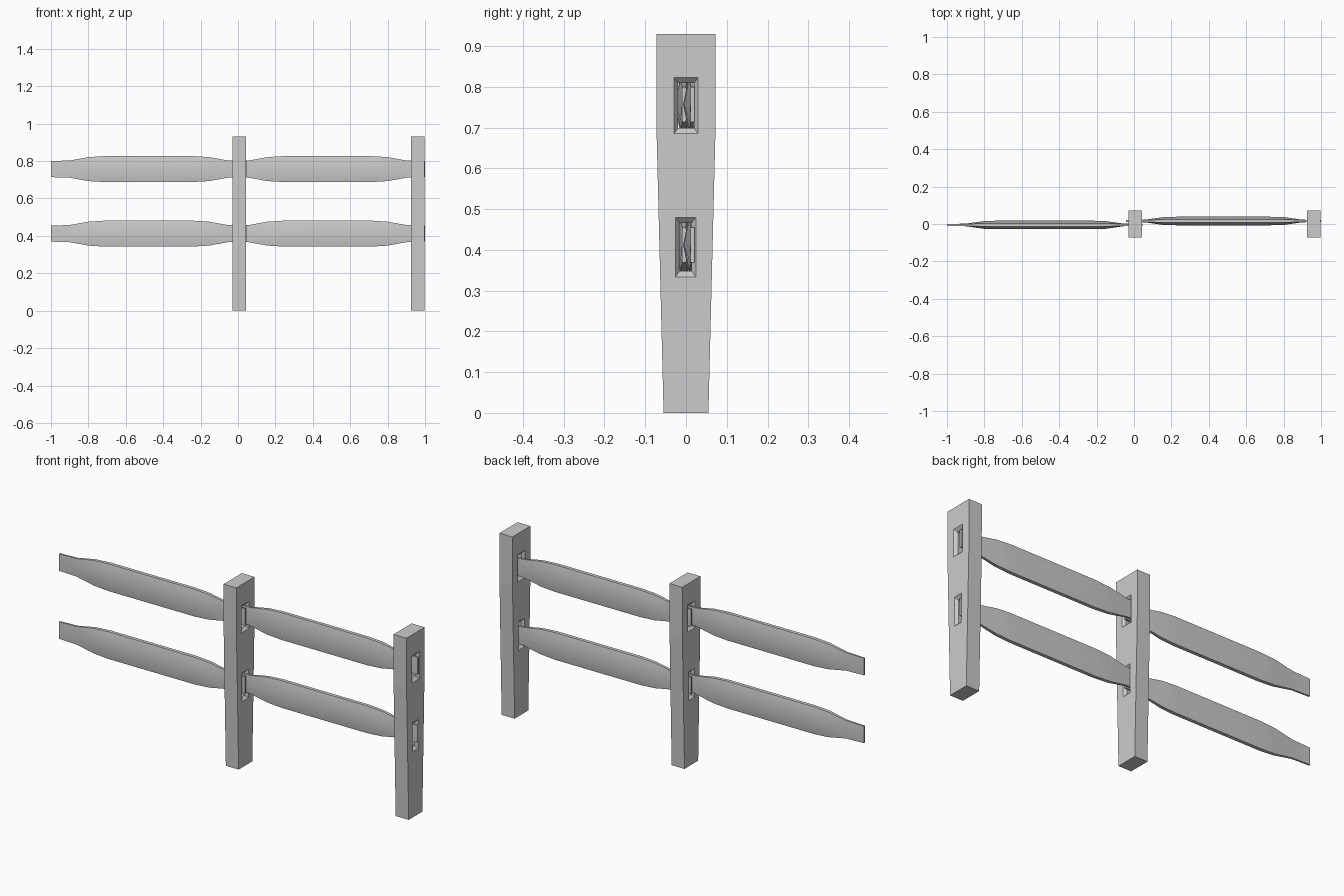
import bpy, bmesh

if "Cube" in bpy.data.objects:
    bpy.data.objects.remove(bpy.data.objects["Cube"])


def loft(name, rings):
    """Closed solid(s): each entry in rings is a list of matching cross-sections."""
    bm = bmesh.new()
    for solid in rings:
        loops = [[bm.verts.new(p) for p in ring] for ring in solid]
        n = len(loops[0])
        for a, b in zip(loops, loops[1:]):
            for i in range(n):
                j = (i + 1) % n
                bm.faces.new((a[i], a[j], b[j], b[i]))
        bm.faces.new(loops[0][::-1])
        bm.faces.new(loops[-1])
    bmesh.ops.recalc_face_normals(bm, faces=bm.faces[:])
    mesh = bpy.data.meshes.new(name)
    bm.to_mesh(mesh)
    bm.free()
    ob = bpy.data.objects.new(name, mesh)
    bpy.context.collection.objects.link(ob)
    return ob


def activate(ob):
    bpy.ops.object.select_all(action='DESELECT')
    bpy.context.view_layer.objects.active = ob
    ob.select_set(True)


def hole(x0, x1, y, z, dy, dz):
    """Mortise cutter flaring outward at both post faces."""
    e, c = 0.014, 0.014
    rings = []
    # the outermost rings sit just beyond the faces, on the same slope
    for x, g in ((x0 - 0.002, 0.002), (x0 + c, -e), (x1 - c, -e), (x1 + 0.002, 0.002)):
        k = g * 0.75
        rings.append([(x, y + s * (dy + k), z + t * (dz + g))
                      for s, t in ((-1, -1), (1, -1), (1, 1), (-1, 1))])
    return rings


def post(name, x0, x1):
    # tapered post with two through mortises
    section = ((0, 0.055), (0.68, 0.072), (0.93, 0.073))
    ob = loft(name, [[[(x0, -w, z), (x1, -w, z), (x1, w, z), (x0, w, z)]
                      for z, w in section]])
    cutter = loft(name + "_cutter", [hole(x0, x1, 0, 0.754, 0.030, 0.069),
                                     hole(x0, x1, -0.001, 0.407, 0.025, 0.073)])
    cutter.hide_render = True
    mod = ob.modifiers.new("mortises", 'BOOLEAN')
    mod.operation, mod.solver, mod.object = 'DIFFERENCE', 'EXACT', cutter
    activate(ob)
    bpy.ops.object.modifier_apply(modifier=mod.name)
    bpy.data.objects.remove(cutter)


def rail(name, x0, x1, y, z):
    # distance from end, half height, edge half thickness, ridge half thickness
    half = ((0, 0.043, 0.0045, 0.005), (0.10, 0.046, 0.005, 0.007),
            (0.20, 0.064, 0.008, 0.021), (0.28, 0.069, 0.009, 0.023))
    stations = [(x0 + d, h, e, r) for d, h, e, r in half]
    stations += [(x1 - d, h, e, r) for d, h, e, r in reversed(half)]
    rings = [[(x, y - e, z - h), (x, y + e, z - h), (x, y + r, z),
              (x, y + e, z + h), (x, y - e, z + h), (x, y - r, z)]
             for x, h, e, r in stations]
    ob = loft(name, [rings])
    activate(ob)
    bpy.ops.object.shade_smooth_by_angle(angle=0.6)


# posts
post("middle_post", -0.03, 0.042)
post("end_post", 0.925, 0.998)

# rails
for level, z in (("upper", 0.757), ("lower", 0.412)):
    rail(level + "_left_rail", -1.0, 0.045, -0.005, z)
    rail(level + "_right_rail", -0.042, 1.0, 0.016, z)
